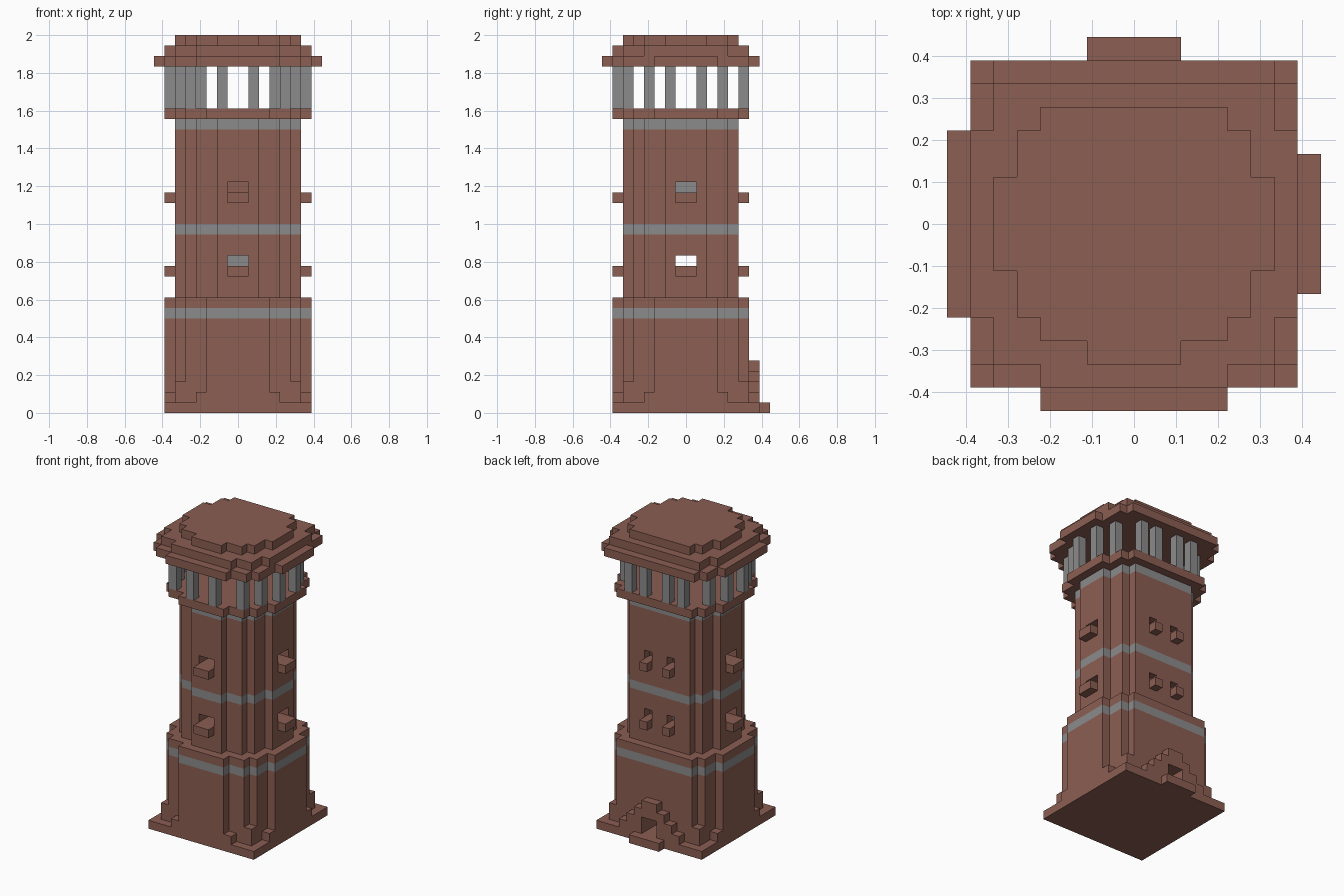
import bpy
import bmesh

cube = bpy.data.objects.get("Cube")
if cube:
    bpy.data.objects.remove(cube, do_unlink=True)

U = 1 / 18  # one block


def material(name, color):
    m = bpy.data.materials.new(name)
    m.use_nodes = True
    m.diffuse_color = color
    m.node_tree.nodes["Principled BSDF"].inputs["Base Color"].default_value = color
    return m


BRICK = material("brick brown", (0.26, 0.112, 0.085, 1))
STONE = material("stone grey", (0.26, 0.26, 0.26, 1))


def add_object(name, bm, mats):
    bmesh.ops.recalc_face_normals(bm, faces=bm.faces)
    me = bpy.data.meshes.new(name)
    bm.to_mesh(me)
    bm.free()
    for m in mats:
        me.materials.append(m)
    ob = bpy.data.objects.new(name, me)
    bpy.context.scene.collection.objects.link(ob)
    return ob


def box(name, x0, x1, y0, y1, z0, z1, mat=BRICK):
    bm = bmesh.new()
    bmesh.ops.create_cube(bm, size=1)
    for v in bm.verts:
        v.co = ((x0 if v.co.x < 0 else x1) * U,
                (y0 if v.co.y < 0 else y1) * U,
                (z0 if v.co.z < 0 else z1) * U)
    return add_object(name, bm, [mat])


def outline(corners, back):
    """Stepped round outline from the outer corners of one quarter."""
    quarter = []
    for i, (x, y) in enumerate(corners):
        if i:
            quarter.append((x, corners[i - 1][1]))
        quarter.append((x, y))
    half = quarter + [(-x, y) for x, y in reversed(quarter)]
    full = half + [(-x, -y) for x, y in half]
    pts = []
    for x, y in full:
        p = (x, min(y, back))
        if not pts or p != pts[-1]:
            pts.append(p)
    return pts


def prism(name, corners, back, levels, bands=()):
    """Stack of stepped rings; levels starting in bands are stone."""
    bm = bmesh.new()
    pts = outline(corners, back)
    rings = [[bm.verts.new((x * U, y * U, z * U)) for x, y in pts] for z in levels]
    n = len(pts)
    bm.faces.new(rings[0])
    bm.faces.new(rings[-1])
    for z, low, high in zip(levels, rings, rings[1:]):
        for i in range(n):
            j = (i + 1) % n
            f = bm.faces.new((low[i], low[j], high[j], high[i]))
            f.material_index = int(z in bands)
    return add_object(name, bm, [BRICK, STONE])


def cut(target, *bounds):
    cutter = box("cutter", *bounds)
    cutter.hide_render = True
    cutter.hide_viewport = True
    mod = target.modifiers.new("opening", 'BOOLEAN')
    mod.operation = 'DIFFERENCE'
    mod.solver = 'EXACT'
    mod.object = cutter


WIDE = [(7, 3), (6, 5), (5, 6), (3, 7)]
NARROW = [(6, 2), (5, 4), (4, 5), (2, 6)]

# Base with plate and stepped corner buttresses
box("base_plate", -7, 7, -7, 7, 0, 1)
base = prism("base", WIDE, 6, [1, 9, 10, 11], {9})
prism("corner_footing", [(7, 4), (6, 6), (4, 7)], 6, [1, 2])
for sx in (-1, 1):
    for y in (-6, 5):
        xs = sorted((5 * sx, 6 * sx))
        box("corner_buttress", *xs, y, y + 1, 2, 3)

# Back doorway: stepped gable, opening and doorstep
box("doorstep", -2, 2, 7, 8, 0, 1)
for s in (-1, 1):
    for z, w in ((1, 4), (2, 3)):
        box("porch_side", *sorted((s, s * w)), 6, 7, z, z + 1)
box("porch_arch", -2, 2, 6, 7, 3, 4)
box("porch_peak", -1, 1, 6, 7, 4, 5)
cut(base, -1, 1, 3, 7.5, 0.99, 3)
cut(bpy.data.objects["corner_footing"], -1, 1, 3, 7.5, 0.99, 2.5)

# Hollow shaft with stone bands
shaft = prism("shaft", NARROW, 5, [11, 17, 18, 27, 28], {17, 27})
cut(shaft, -4, 4, -4, 4, 11.5, 26.5)

# Windows and sills on two storeys
for z in (13, 20):
    cut(shaft, -8, 8, -1, 1, z + 1, z + 2)
    cut(shaft, -1, 1, -8, 0, z + 1, z + 2)
    box("left_sill", 6, 7, -1, 1, z, z + 1)
    box("right_sill", -7, -6, -1, 1, z, z + 1)
    box("front_sill", -1, 1, -7, -6, z, z + 1)
    for x in (-2, 1):
        cut(shaft, x, x + 1, 0, 8, z + 1, z + 2)
        box("back_sill", x, x + 1, 5, 6, z, z + 1)

# Inner stair blocks
box("lower_stair", -1, 1, 3, 4, 14, 15, STONE)
box("upper_stair", -4, -3, -1, 1, 21, 22, STONE)

# Gallery floor and columns
prism("gallery_floor", WIDE, 6, [28, 29])
half_columns = [(1, -7), (4, -6), (5, -4), (6, -2), (6, 1), (5, 3), (3, 5), (1, 5)]
for x, y in half_columns:
    for cx in (x, -1 - x):
        box("gallery_column", cx, cx + 1, y, y + 1, 29, 33, STONE)

# Stepped roof
prism("roof_eave", [(7, 6), (6, 7)], 7, [33, 34])
box("eave_front", -4, 4, -8, -7, 33, 34)
box("eave_right", -8, -7, -4, 4, 33, 34)
box("eave_left", 7, 8, -3, 3, 33, 34)
prism("roof_middle", [(7, 4), (6, 6), (4, 7)], 6, [34, 35])
prism("roof_top", NARROW, 5, [35, 36])
